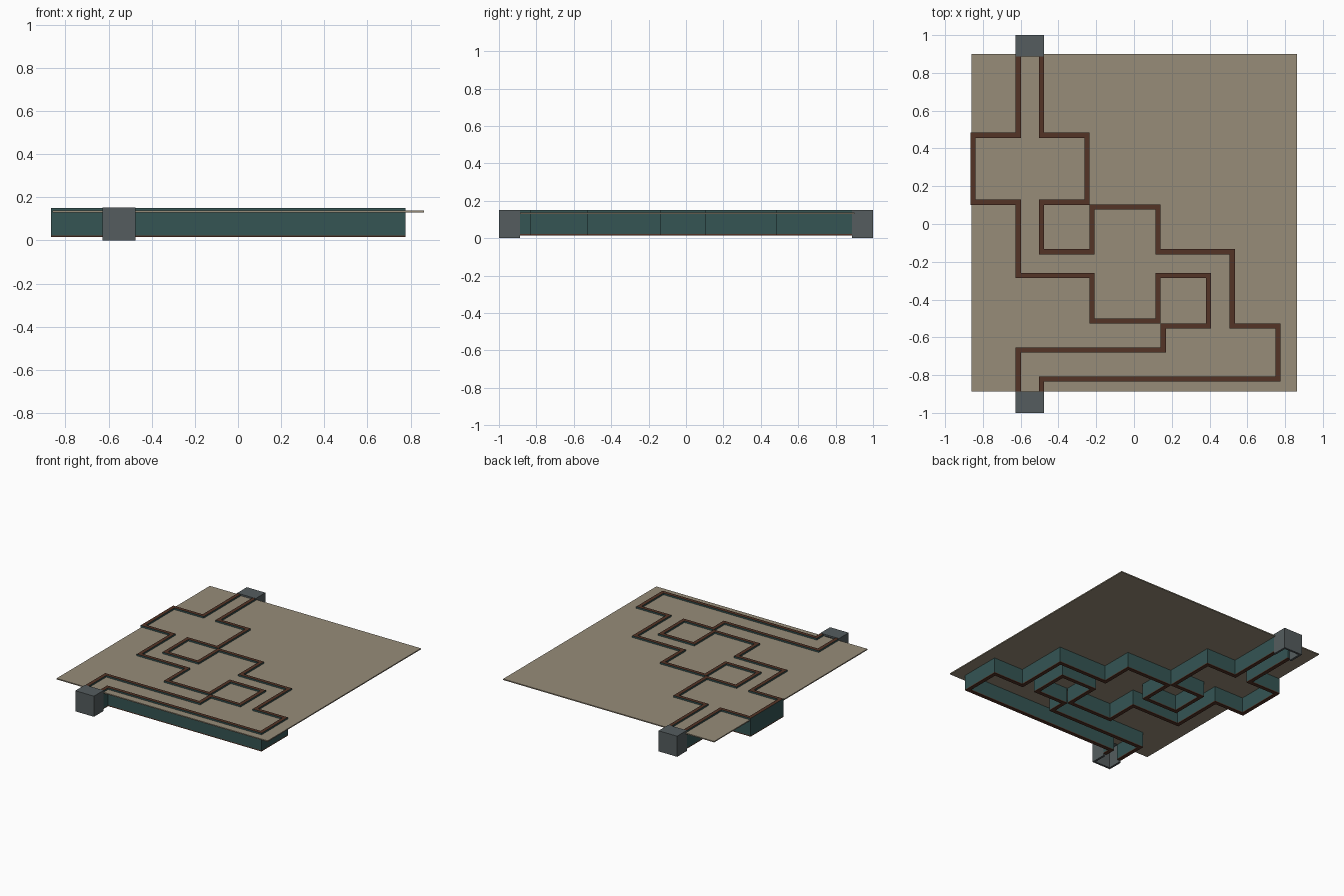
import bpy, bmesh
from mathutils import Vector

if "Cube" in bpy.data.objects:
    bpy.data.objects.remove(bpy.data.objects["Cube"])


def material(name, rgb):
    m = bpy.data.materials.new(name)
    m.diffuse_color = (*rgb, 1)
    m.use_nodes = True
    m.node_tree.nodes["Principled BSDF"].inputs["Base Color"].default_value = m.diffuse_color
    return m


TEAL = material("teal wall", (0.035, 0.09, 0.088))
BROWN = material("brown trim", (0.088, 0.034, 0.019))
SLATE = material("slate grey", (0.09, 0.108, 0.113))
SAND = material("sand slab", (0.31, 0.262, 0.19))


def finish(name, bm, mats):
    bmesh.ops.recalc_face_normals(bm, faces=bm.faces)
    me = bpy.data.meshes.new(name)
    bm.to_mesh(me)
    bm.free()
    for m in mats:
        me.materials.append(m)
    ob = bpy.data.objects.new(name, me)
    bpy.context.collection.objects.link(ob)
    return ob


def add_box(bm, lo, hi):
    r = bmesh.ops.create_cube(bm, size=1)
    for v in r["verts"]:
        v.co = Vector([(hi[i] + lo[i]) / 2 + v.co[i] * (hi[i] - lo[i]) for i in range(3)])


def wall(name, path, width=0.027):
    """Mitred wall along a right-angled path, teal sides and brown edges."""
    pts = [Vector(p) for p in path]
    dirs = [(b - a).normalized() for a, b in zip(pts, pts[1:])]
    levels = (0.015, 0.022, 0.147, 0.15)
    bm = bmesh.new()
    rings = []
    for i, p in enumerate(pts):
        d0, d1 = dirs[max(i - 1, 0)], dirs[min(i, len(dirs) - 1)]
        n0, n1 = Vector((-d0.y, d0.x)), Vector((-d1.y, d1.x))
        off = n0 if n0.dot(n1) > 0.9 else n0 + n1
        off = off * width / 2
        left = [bm.verts.new((*(p + off), z)) for z in levels]
        right = [bm.verts.new((*(p - off), z)) for z in levels]
        rings.append(left + right[::-1])
    n = len(rings[0])
    for a, b in zip(rings, rings[1:]):
        for k in range(n):
            f = bm.faces.new((a[k], a[(k + 1) % n], b[(k + 1) % n], b[k]))
            f.material_index = 0 if k in (1, 2, 4, 5) else 1
    bm.faces.new(rings[0])
    bm.faces.new(rings[-1])
    return finish(name, bm, [TEAL, BROWN])


# West wall of the passage, from the back end box to the front one
wall("west_wall", [
    (-0.613, 0.89), (-0.613, 0.47), (-0.853, 0.47), (-0.853, 0.115),
    (-0.613, 0.115), (-0.613, -0.273), (-0.222, -0.273), (-0.222, -0.513),
    (0.127, -0.513), (0.127, -0.273), (0.395, -0.273), (0.395, -0.54),
    (0.155, -0.54), (0.155, -0.667), (-0.613, -0.667), (-0.613, -0.89)])

# East wall of the passage
wall("east_wall", [
    (-0.49, 0.89), (-0.49, 0.47), (-0.248, 0.47), (-0.248, 0.115),
    (-0.49, 0.115), (-0.49, -0.147), (-0.222, -0.147), (-0.222, 0.09),
    (0.127, 0.09), (0.127, -0.147), (0.52, -0.147), (0.52, -0.54),
    (0.762, -0.54), (0.762, -0.82), (-0.49, -0.82), (-0.49, -0.89)])

# Thin slab the walls poke through
bm = bmesh.new()
add_box(bm, (-0.86, -0.887, 0.13), (0.863, 0.9, 0.138))
finish("ceiling_slab", bm, [SAND])

# End boxes, open below and towards the passage
for name, s in (("back_end_box", 1), ("front_end_box", -1)):
    bm = bmesh.new()
    x0, x1, t = -0.628, -0.476, 0.015

    def part(xa, xb, ya, yb, za, zb):
        ys = sorted((s * ya, s * yb))
        add_box(bm, (xa, ys[0], za), (xb, ys[1], zb))

    part(x0, x0 + t, 0.887, 1, 0, 0.14)
    part(x1 - t, x1, 0.887, 1, 0, 0.14)
    part(x0 + t, x1 - t, 1 - t, 1, 0, 0.14)
    part(x0, x1, 0.887, 1, 0.14, 0.152)
    finish(name, bm, [SLATE])
